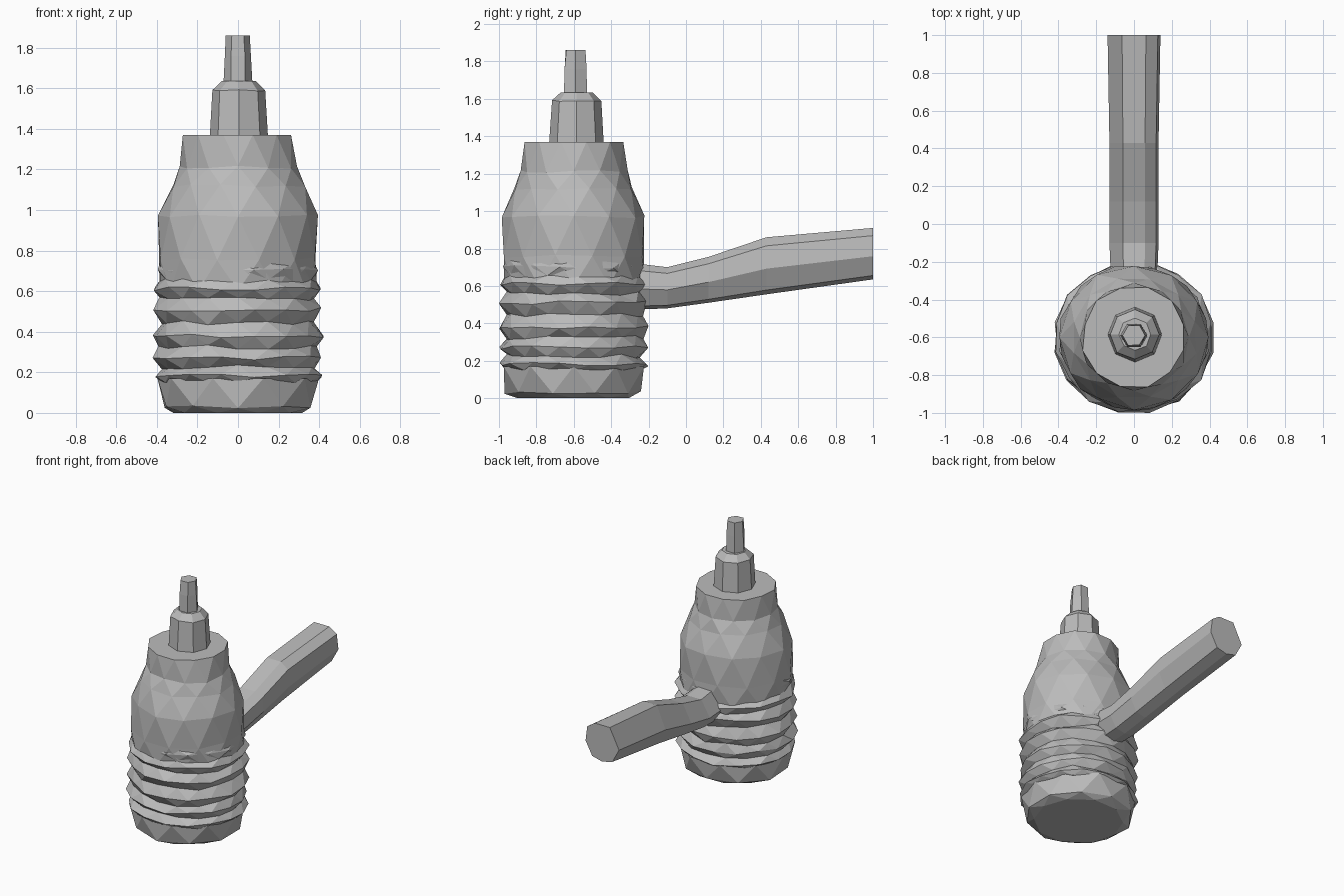
import bpy, bmesh, math, random

if "Cube" in bpy.data.objects:
    bpy.data.objects.remove(bpy.data.objects["Cube"], do_unlink=True)
random.seed(4)

grey = bpy.data.materials.new("plain grey")
grey.use_nodes = True
colour = (0.5, 0.5, 0.5, 1)
grey.diffuse_color = colour
grey.node_tree.nodes["Principled BSDF"].inputs["Base Color"].default_value = colour


def finish(name, bm):
    bmesh.ops.recalc_face_normals(bm, faces=bm.faces)
    mesh = bpy.data.meshes.new(name)
    bm.to_mesh(mesh)
    bm.free()
    mesh.materials.append(grey)
    obj = bpy.data.objects.new(name, mesh)
    bpy.context.collection.objects.link(obj)
    return obj


def turned(name, profile, sides, centre, jitter=0.0, twist=0.5, squash=1.0):
    """Closed rough-cut turned solid; each ring is rotated by twist steps."""
    bm = bmesh.new()
    rings = []
    for k, (radius, z) in enumerate(profile):
        ring = []
        for i in range(sides):
            a = 2 * math.pi * (i + twist * (k % 2)) / sides
            r = radius + random.uniform(-jitter, jitter)
            dz = random.uniform(-jitter, jitter) if 0 < k < len(profile) - 1 else 0
            ring.append(bm.verts.new((centre[0] + r * math.cos(a),
                                      centre[1] + r * math.sin(a) * squash, z + dz)))
        rings.append(ring)
    for k in range(len(rings) - 1):
        low, high = rings[k], rings[k + 1]
        for i in range(sides):
            j = (i + 1) % sides
            if twist == 0:
                bm.faces.new((low[i], low[j], high[j], high[i]))
            elif k % 2 == 0:
                bm.faces.new((low[i], low[j], high[i]))
                bm.faces.new((low[j], high[j], high[i]))
            else:
                bm.faces.new((low[i], high[j], high[i]))
                bm.faces.new((low[i], low[j], high[j]))
    bm.faces.new(rings[0])
    bm.faces.new(rings[-1])
    return finish(name, bm)


axis = (0, -0.6)

# Foot block under the ridged grip
turned("foot", [(0.32, 0.0), (0.375, 0.03), (0.4, 0.17)], 10, axis, 0.008, squash=0.97)

# Ridged grip: sharp ribs separated by shallow valleys
grip = [(0.385, 0.15)]
ribs = [0.18, 0.27, 0.38, 0.51, 0.61, 0.70]
for n, z in enumerate(ribs):
    grip.append((0.42 if n < 5 else 0.395, z))
    above = ribs[n + 1] if n < 5 else 0.78
    grip.append((0.382, (z + above) / 2))
turned("ridged_grip", grip, 16, axis, 0.011, squash=0.95)

# Upper body tapering to a flat shoulder
turned("upper_body", [(0.385, 0.60), (0.395, 0.76), (0.39, 0.97), (0.335, 1.12),
                      (0.295, 1.21), (0.275, 1.37)],
       12, axis, 0.008, squash=0.97)

# Stepped nose and tip
turned("nose", [(0.145, 1.36), (0.132, 1.59), (0.085, 1.635)], 8, (0.005, -0.585), 0.003, 0)
turned("tip", [(0.072, 1.62), (0.066, 1.76), (0.06, 1.86)], 6, (0, -0.59), 0.003, 0)

# Side handle: eight-sided bar lofted along y
sections = [  # y, bottom, top, half width
    (-0.35, 0.47, 0.73, 0.12), (-0.10, 0.48, 0.70, 0.13),
    (0.12, 0.51, 0.755, 0.13), (0.43, 0.555, 0.86, 0.13), (1.0, 0.635, 0.91, 0.14)]
outline = [(-0.45, 1), (0.45, 1), (0.9, 0.7), (1, -0.1),
           (0.6, -0.85), (0, -1), (-0.6, -0.85), (-1, -0.1)]
bm = bmesh.new()
loops = []
for y, bottom, top, half in sections:
    mid, tall = (bottom + top) / 2, (top - bottom) / 2
    loops.append([bm.verts.new((u * half, y, mid + v * tall)) for u, v in outline])
for a, b in zip(loops, loops[1:]):
    for i in range(len(outline)):
        j = (i + 1) % len(outline)
        bm.faces.new((a[i], a[j], b[j], b[i]))
bm.faces.new(loops[0])
bm.faces.new(loops[-1])
finish("handle", bm)
